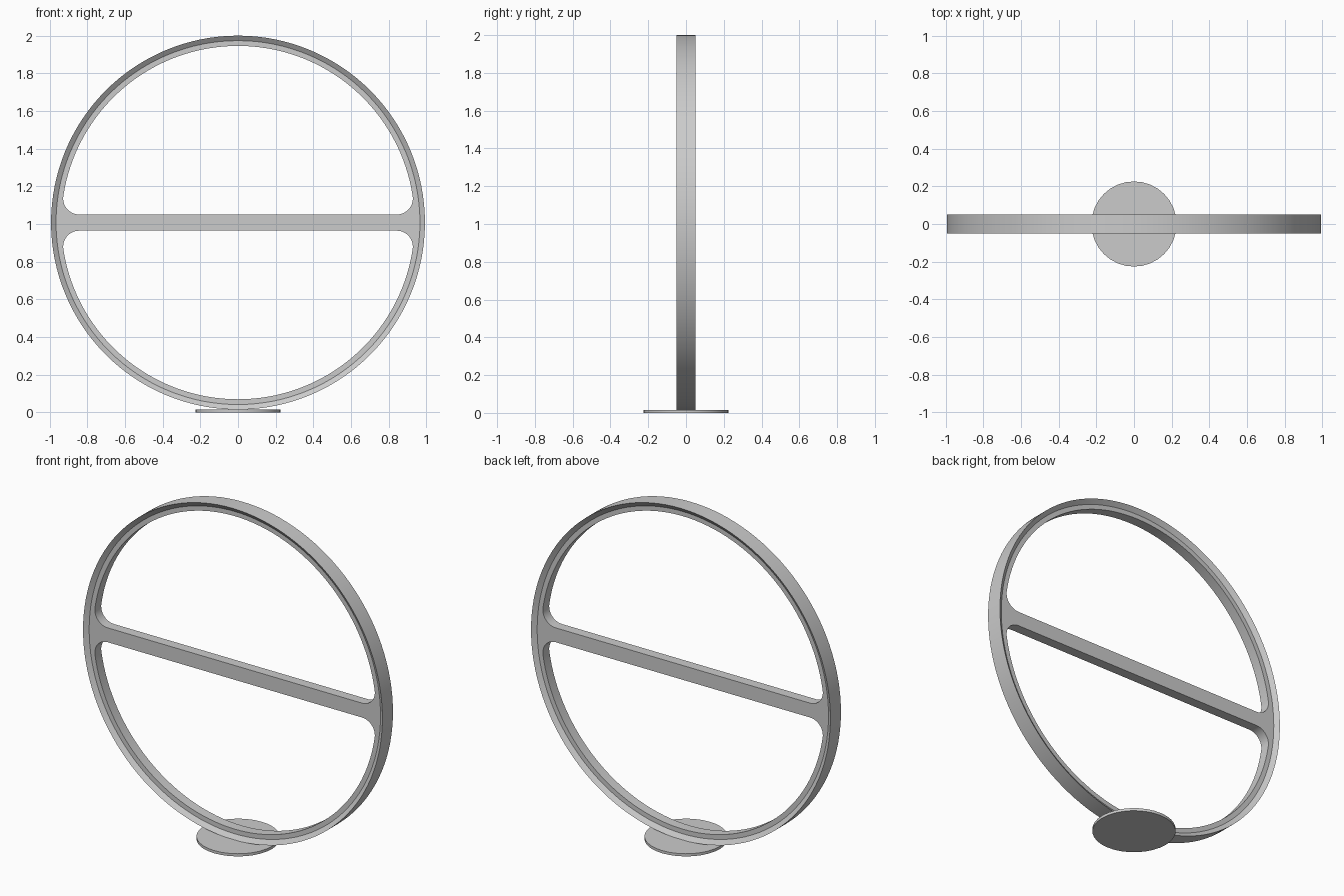
import bpy, bmesh
from math import sin, cos, pi, sqrt, atan2

if "Cube" in bpy.data.objects:
    bpy.data.objects.remove(bpy.data.objects["Cube"])

CZ = 1.0075                    # ring centre height
R_OUT, R_PLATE, R_IN = 0.9925, 0.966, 0.938
Y_RIM, Y_PLATE = 0.05, 0.03    # half depths
BAR, FILLET = 0.043, 0.085     # bar half height, corner radius


def arc(cx, cz, r, a0, a1, n):
    return [(cx + r * cos(a0 + (a1 - a0) * i / n), cz + r * sin(a0 + (a1 - a0) * i / n))
            for i in range(n)]


def half_opening(sign):
    """D-shaped opening above (+1) or below (-1) the bar, with rounded corners."""
    fz = BAR + FILLET
    fx = sqrt((R_IN - FILLET) ** 2 - fz ** 2)
    a = atan2(fz, fx)
    pts = arc(0, 0, R_IN, a, pi - a, 64)
    pts += arc(-fx, fz, FILLET, pi - a, 1.5 * pi, 10) + [(-fx, BAR)]
    pts += arc(fx, fz, FILLET, -pi / 2, a, 10)
    return [(x, z * sign) for x, z in pts]


def finish(bm, name):
    bmesh.ops.recalc_face_normals(bm, faces=bm.faces[:])
    me = bpy.data.meshes.new(name)
    bm.to_mesh(me)
    bm.free()
    ob = bpy.data.objects.new(name, me)
    bpy.context.collection.objects.link(ob)
    bpy.ops.object.select_all(action='DESELECT')
    ob.select_set(True)
    bpy.context.view_layer.objects.active = ob
    bpy.ops.object.shade_smooth_by_angle(angle=0.5)
    return ob


# Ring with recessed crossbar plate
bm = bmesh.new()


def loop(pts, y):
    return [bm.verts.new((x, y, z + CZ)) for x, z in pts]


def bridge(a, b):
    n = len(a)
    for i in range(n):
        j = (i + 1) % n
        bm.faces.new((a[i], a[j], b[j], b[i]))


def circle(r):
    return arc(0, 0, r, 0, 2 * pi, 128)


sides = []
for s in (-1, 1):
    loops = [loop(p, s * Y_PLATE) for p in (circle(R_PLATE), half_opening(1), half_opening(-1))]
    edges = [bm.edges.new((l[i - 1], l[i])) for l in loops for i in range(len(l))]
    bmesh.ops.triangle_fill(bm, use_beauty=True, use_dissolve=False,
                            edges=edges, normal=(0, s, 0))
    rim = loop(circle(R_OUT), s * Y_RIM)
    bridge(loops[0], rim)          # sloped inner lip
    sides.append((rim, loops[1], loops[2]))
for front, back in zip(*sides):
    bridge(front, back)            # outer band and opening walls
finish(bm, "ring_with_crossbar")

# Round base disc
bm = bmesh.new()
bmesh.ops.create_cone(bm, cap_ends=True, segments=32, radius1=0.226, radius2=0.226, depth=0.016)
bmesh.ops.translate(bm, verts=bm.verts[:], vec=(0, 0, 0.008))
finish(bm, "base_disc")
